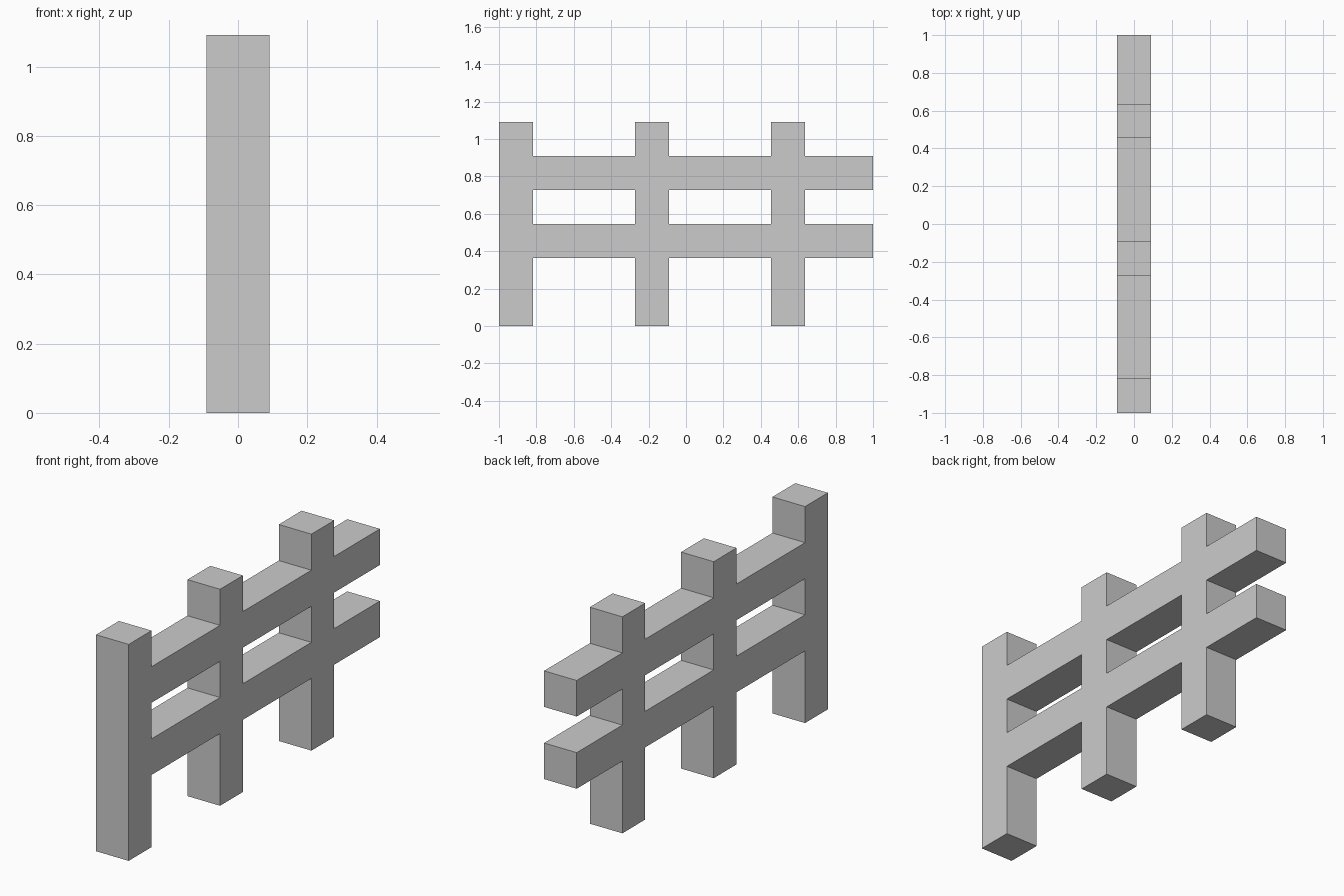
import bpy, bmesh

if "Cube" in bpy.data.objects:
    bpy.data.objects.remove(bpy.data.objects["Cube"])

U = 2 / 11                        # one block; the fence is 11 blocks long
Y_EDGES = [0, 1, 4, 5, 8, 9, 11]  # post and gap boundaries along the fence
Z_EDGES = [0, 2, 3, 4, 5, 6]      # rail and gap boundaries upwards
POST_COLUMNS = {0, 2, 4}
RAIL_ROWS = {1, 3}

bm = bmesh.new()
verts = {}


def corner(y, z):
    if (y, z) not in verts:
        verts[y, z] = bm.verts.new((-U / 2, y * U - 1, z * U))
    return verts[y, z]


# Side profile: three posts crossed by two rails
for i, (y0, y1) in enumerate(zip(Y_EDGES, Y_EDGES[1:])):
    for j, (z0, z1) in enumerate(zip(Z_EDGES, Z_EDGES[1:])):
        if i in POST_COLUMNS or j in RAIL_ROWS:
            bm.faces.new([corner(y0, z0), corner(y1, z0),
                          corner(y1, z1), corner(y0, z1)])

# Give the profile its one-block thickness
result = bmesh.ops.extrude_face_region(bm, geom=bm.faces[:], use_keep_orig=True)
moved = [g for g in result["geom"] if isinstance(g, bmesh.types.BMVert)]
bmesh.ops.translate(bm, verts=moved, vec=(U, 0, 0))
bmesh.ops.recalc_face_normals(bm, faces=bm.faces[:])

mesh = bpy.data.meshes.new("fence")
bm.to_mesh(mesh)
bm.free()
fence = bpy.data.objects.new("fence", mesh)
bpy.context.collection.objects.link(fence)
